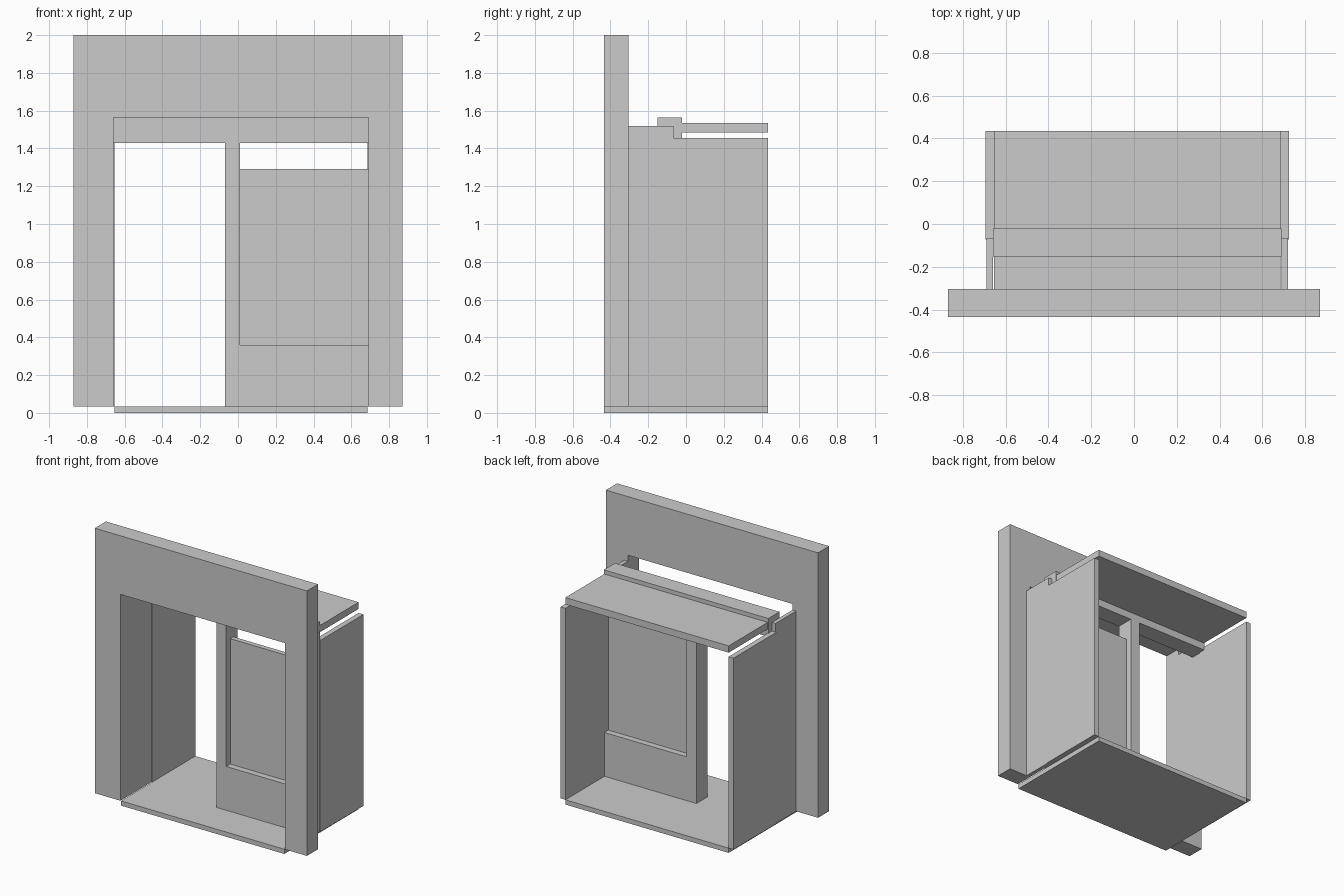
import bpy
import bmesh

if "Cube" in bpy.data.objects:
    bpy.data.objects.remove(bpy.data.objects["Cube"])


def extrude_profile(name, pts, y0, y1):
    """Solid from an outline in the XZ plane, extruded from y0 to y1."""
    bm = bmesh.new()
    face = bm.faces.new([bm.verts.new((x, y0, z)) for x, z in pts])
    ext = bmesh.ops.extrude_face_region(bm, geom=[face], use_keep_orig=True)
    verts = [g for g in ext["geom"] if isinstance(g, bmesh.types.BMVert)]
    bmesh.ops.translate(bm, verts=verts, vec=(0, y1 - y0, 0))
    bmesh.ops.recalc_face_normals(bm, faces=bm.faces)
    mesh = bpy.data.meshes.new(name)
    bm.to_mesh(mesh)
    bm.free()
    obj = bpy.data.objects.new(name, mesh)
    bpy.context.collection.objects.link(obj)
    return obj


def box(name, x, y, z):
    pts = [(x[0], z[0]), (x[1], z[0]), (x[1], z[1]), (x[0], z[1])]
    return extrude_profile(name, pts, *y)


BASE = 0.035
LEFT, RIGHT = -0.66, 0.69
BEAM_Y = (-0.152, -0.022)

# Facade with a tall doorway open at the bottom
extrude_profile("facade", [
    (-0.87, BASE), (LEFT, BASE), (LEFT, 1.565), (RIGHT, 1.565),
    (RIGHT, BASE), (0.87, BASE), (0.87, 2.0), (-0.87, 2.0)], -0.435, -0.305)

# Floor slab and rear ceiling slab
box("floor", (-0.655, 0.685), (-0.435, 0.435), (0, BASE))
box("ceiling", (-0.655, 0.685), (BEAM_Y[1], 0.435), (1.485, 1.535))

# Side walls: a taller front piece and a lower, slightly wider rear piece
for side, front_x, rear_x in (("left", (-0.69, LEFT), (-0.695, -0.655)),
                              ("right", (RIGHT, 0.72), (0.685, 0.725))):
    box(side + "_front_wall", front_x, (-0.305, -0.065), (BASE, 1.52))
    box(side + "_rear_wall", rear_x, (-0.073, 0.435), (BASE, 1.455))

# Inner partition: lintel, post with low wall, recessed window panel
box("lintel", (LEFT, RIGHT), BEAM_Y, (1.43, 1.565))
extrude_profile("partition", [
    (-0.07, BASE), (RIGHT, BASE), (RIGHT, 0.36),
    (0.01, 0.36), (0.01, 1.43), (-0.07, 1.43)], *BEAM_Y)
box("window_panel", (0.01, RIGHT), (-0.105, -0.068), (0.36, 1.29))
